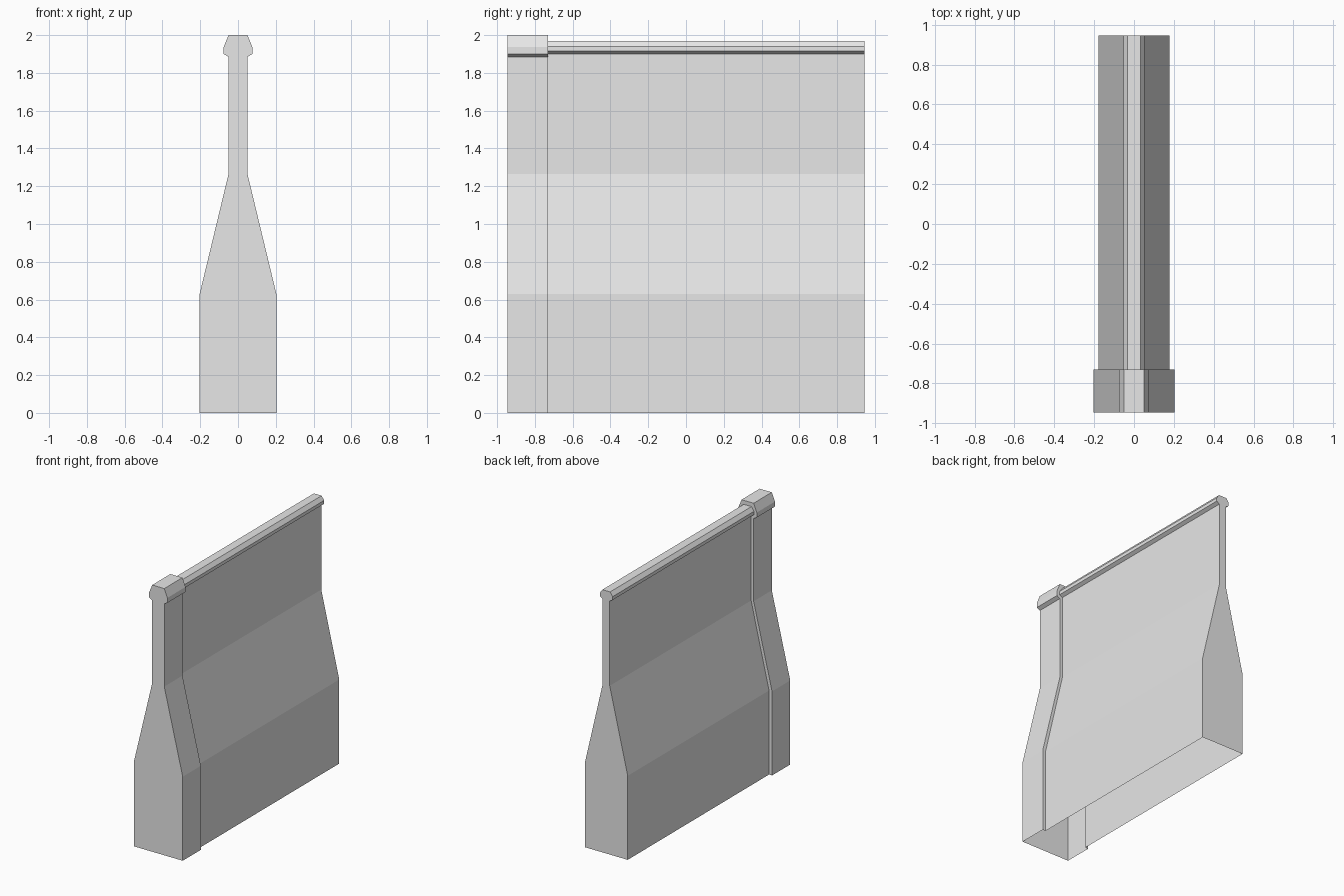
import bpy, bmesh

# Remove the default cube only
cube = bpy.data.objects.get("Cube")
if cube:
    bpy.data.objects.remove(cube, do_unlink=True)

# Single flat grey
grey = bpy.data.materials.new("concrete grey")
grey.use_nodes = True
colour = (0.8, 0.8, 0.8, 1.0)
grey.diffuse_color = colour
grey.node_tree.nodes["Principled BSDF"].inputs["Base Color"].default_value = colour

# Half sections (half width, height), from the ground up to the rail top
post_half = [(0.203, 0), (0.203, 0.63), (0.05, 1.265), (0.05, 1.885),
             (0.076, 1.9), (0.076, 1.937), (0.05, 2.0)]
wall_half = [(0.178, 0), (0.178, 0.63), (0.029, 1.265), (0.029, 1.9),
             (0.053, 1.915), (0.053, 1.94), (0.032, 1.97)]


def section(bm, half, y):
    """Mirror a half section into a full outline at depth y."""
    outline = half + [(-x, z) for x, z in reversed(half)]
    return [bm.verts.new((x, y, z)) for x, z in outline]


# Open-bottomed barrier shell: end post, step, long wall
front, joint, back = -0.945, -0.73, 0.945
bm = bmesh.new()
rings = [section(bm, post_half, front), section(bm, post_half, joint),
         section(bm, wall_half, joint), section(bm, wall_half, back)]
for a, b in zip(rings, rings[1:]):
    for i in range(len(a) - 1):
        bm.faces.new((a[i], b[i], b[i + 1], a[i + 1]))

# End faces close the shell, the underside stays open
bm.faces.new(rings[0])
bm.faces.new(list(reversed(rings[-1])))
bm.normal_update()

mesh = bpy.data.meshes.new("barrier_wall")
bm.to_mesh(mesh)
bm.free()
mesh.materials.append(grey)
barrier = bpy.data.objects.new("barrier_wall", mesh)
bpy.context.collection.objects.link(barrier)
